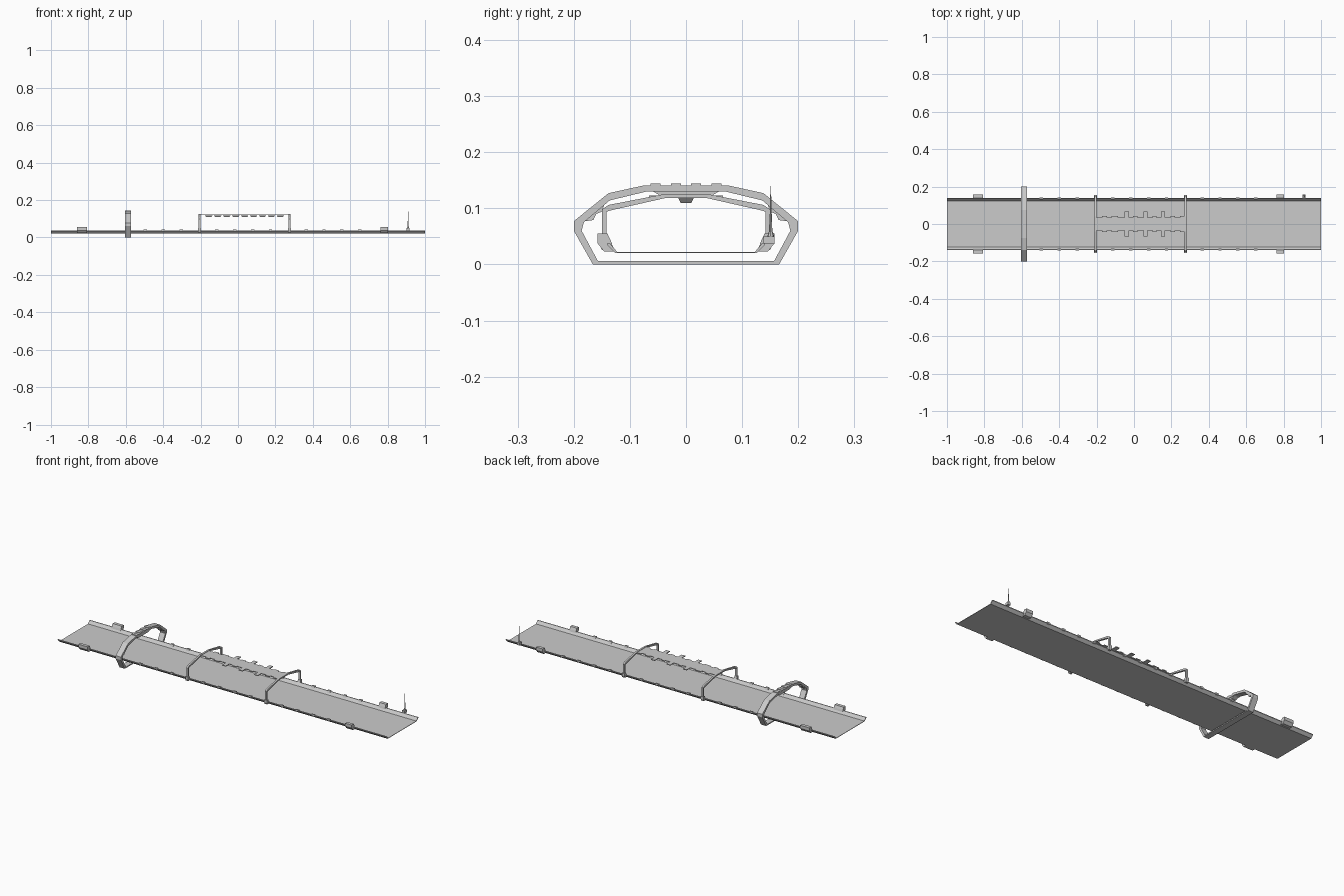
import bpy, bmesh, math

grey = bpy.data.materials.new("light_grey")
grey.diffuse_color = (0.6, 0.6, 0.6, 1)


def finish(name, bm):
    bmesh.ops.recalc_face_normals(bm, faces=bm.faces)
    me = bpy.data.meshes.new(name)
    bm.to_mesh(me)
    bm.free()
    me.materials.append(grey)
    ob = bpy.data.objects.new(name, me)
    bpy.context.collection.objects.link(ob)
    return ob


def extrude(bm, pts, vec):
    vs = [bm.verts.new(p) for p in pts]
    f = bm.faces.new(vs)
    r = bmesh.ops.extrude_face_region(bm, geom=[f])
    bmesh.ops.translate(bm, vec=vec, verts=[g for g in r["geom"] if isinstance(g, bmesh.types.BMVert)])


def along_x(bm, prof, x0, x1, sy=1):
    # yz profile extruded along x
    extrude(bm, [(x0, sy * y, z) for y, z in prof], (x1 - x0, 0, 0))


def band(bm, outer, inner, x0, x1):
    # strip between two polylines of equal length, mirrored to both sides
    for s in (1, -1):
        for i in range(len(outer) - 1):
            along_x(bm, [outer[i], outer[i + 1], inner[i + 1], inner[i]], x0, x1, s)


def box(bm, x0, x1, y0, y1, z0, z1):
    along_x(bm, [(y0, z0), (y1, z0), (y1, z1), (y0, z1)], x0, x1)


# Trough-shaped deck with raised rims
half = [(0.126, 0.020), (0.140, 0.034), (0.140, 0.038), (0.136, 0.038), (0.123, 0.0225)]
bm = bmesh.new()
along_x(bm, half + [(-y, z) for y, z in reversed(half)], -1, 1)
finish("deck", bm)

# Ring gate around the deck
outer = [(0, 0), (0.166, 0), (0.2, 0.06), (0.2, 0.077), (0.138, 0.127), (0.074, 0.141), (0, 0.141)]
inner = [(0, 0.006), (0.157, 0.006), (0.186, 0.06), (0.182, 0.075), (0.136, 0.114), (0.07, 0.130), (0, 0.130)]
bm = bmesh.new()
band(bm, outer, inner, -0.605, -0.573)
finish("ring_gate", bm)

# Thick crown, roof teeth and shoulder pads of the ring
bm = bmesh.new()
along_x(bm, [(-0.072, 0.138), (0.072, 0.138), (0.045, 0.122), (-0.045, 0.122)], -0.602, -0.576)
for y in (-0.0545, -0.018, 0.018, 0.0545):
    box(bm, -0.605, -0.573, y - 0.009, y + 0.009, 0.138, 0.1445)
for s in (1, -1):
    along_x(bm, [(0.186, 0.076), (0.165, 0.079), (0.160, 0.09), (0.15, 0.094), (0.145, 0.108), (0.16, 0.107)],
            -0.602, -0.576, s)
finish("ring_details", bm)

# Two canopy frames
bm = bmesh.new()
fo = [(0.150, 0.036), (0.150, 0.098), (0.138, 0.106), (0.04, 0.125), (0, 0.125)]
fi = [(0.142, 0.036), (0.142, 0.094), (0.131, 0.097), (0.038, 0.118), (0, 0.118)]
for x in (-0.205, 0.275):
    band(bm, fo, fi, x - 0.005, x + 0.005)
    for s in (1, -1):
        # foot bracket holding the leg on the rim
        along_x(bm, [(0.135, 0.034), (0.14, 0.026), (0.15, 0.026), (0.154, 0.036), (0.154, 0.05), (0.14, 0.05)],
                x - 0.008, x + 0.008, s)
finish("canopy_frames", bm)

# Canopy roof plate with stepped edges
steps = [(-0.20, 0.034), (-0.17, 0.042), (-0.145, 0.034), (-0.12, 0.042), (-0.085, 0.036), (-0.05, 0.066),
         (-0.028, 0.036), (-0.005, 0.042), (0.02, 0.036), (0.05, 0.066), (0.073, 0.036), (0.10, 0.042),
         (0.12, 0.036), (0.145, 0.066), (0.167, 0.036), (0.195, 0.042), (0.22, 0.034), (0.245, 0.042), (0.275, 0)]
edge = []
for (x0, w), (x1, _) in zip(steps, steps[1:]):
    edge += [(x0, w), (x1, w)]
bm = bmesh.new()
extrude(bm, [(x, w, 0.119) for x, w in edge] + [(x, -w, 0.119) for x, w in reversed(edge)], (0, 0, 0.004))
finish("canopy_roof", bm)

# Tapered lamps hanging under the roof
bm = bmesh.new()
for i in range(9):
    c = -0.157 + i * 0.048
    top = [bm.verts.new((c + a * 0.022, b * 0.014, 0.1185)) for a, b in ((-1, -1), (1, -1), (1, 1), (-1, 1))]
    low = [bm.verts.new((c + a * 0.013, b * 0.009, 0.109)) for a, b in ((-1, -1), (1, -1), (1, 1), (-1, 1))]
    bm.faces.new(top)
    bm.faces.new(low)
    for k in range(4):
        n = (k + 1) % 4
        bm.faces.new((top[k], top[n], low[n], low[k]))
finish("roof_lamps", bm)

# Small posts along both rims
bm = bmesh.new()
for i in range(13):
    x = -0.495 + i * 0.0955
    if min(abs(x + 0.205), abs(x - 0.275)) < 0.015:
        continue
    for s in (1, -1):
        along_x(bm, [(0.128, 0.027), (0.134, 0.041), (0.143, 0.042), (0.143, 0.032)], x - 0.009, x + 0.009, s)
finish("rim_posts", bm)

# Side equipment boxes near the ends
bm = bmesh.new()
for x0, x1 in ((-0.862, -0.806), (0.763, 0.803)):
    for s in (1, -1):
        along_x(bm, [(0.128, 0.023), (0.146, 0.023), (0.158, 0.038), (0.158, 0.055), (0.140, 0.055), (0.134, 0.042)],
                x0, x1, s)
finish("side_boxes", bm)

# Antenna base and stepped mast
bm = bmesh.new()
box(bm, 0.902, 0.918, 0.138, 0.158, 0.036, 0.05)
finish("antenna_base", bm)
for i, (z0, z1, r0, r1) in enumerate([(0.05, 0.058, 0.006, 0.004), (0.058, 0.09, 0.0028, 0.0024),
                                      (0.09, 0.118, 0.0017, 0.0014), (0.118, 0.14, 0.001, 0.0005)]):
    bpy.ops.mesh.primitive_cone_add(vertices=8, radius1=r0, radius2=r1, depth=z1 - z0,
                                    location=(0.91, 0.151, (z0 + z1) / 2))
    bpy.context.object.name = "antenna_mast_%d" % (i + 1)
    bpy.context.object.data.materials.append(grey)
